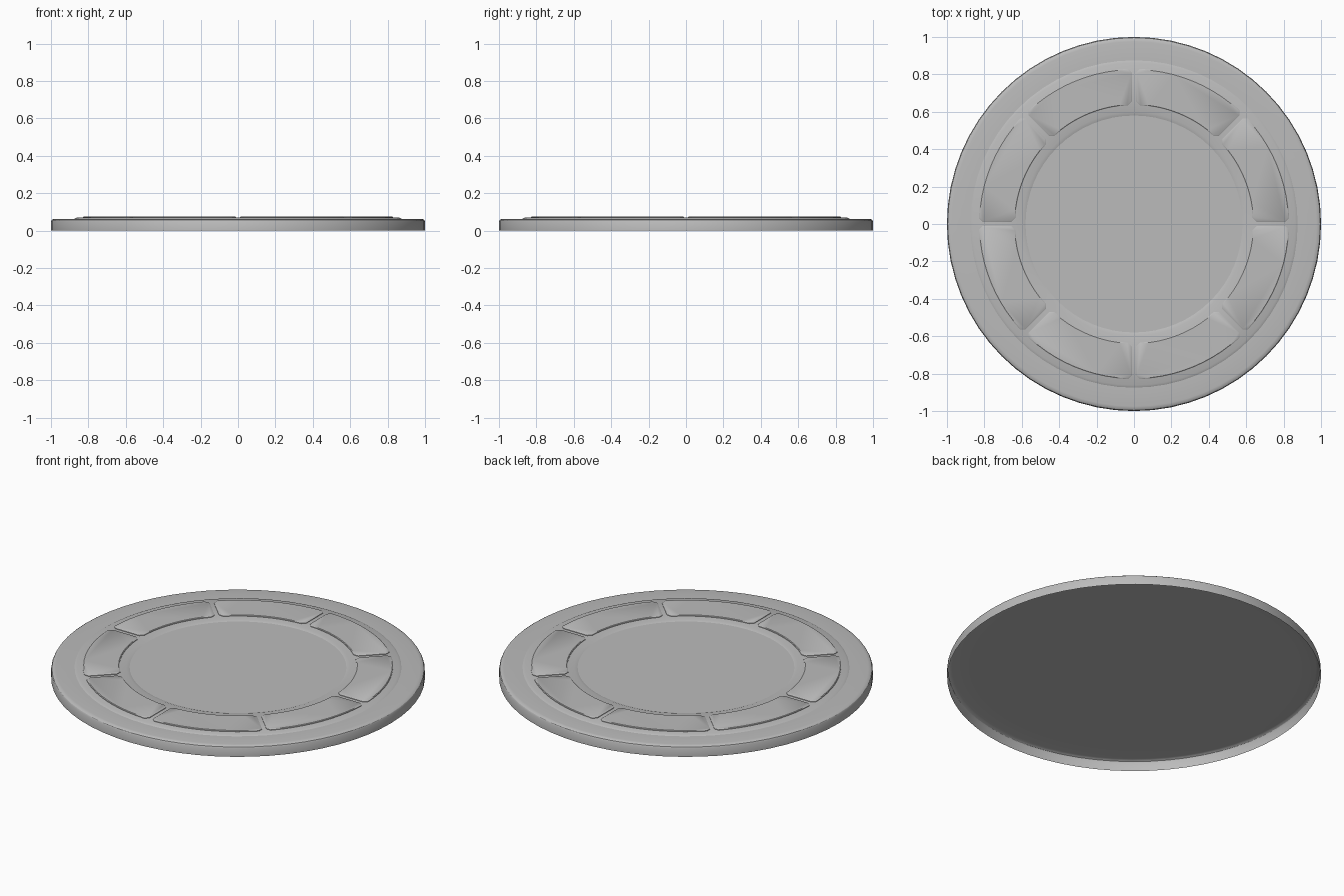
import bpy, bmesh
from math import sin, cos, pi, asin, radians

cube = bpy.data.objects.get("Cube")
if cube:
    bpy.data.objects.remove(cube)

SEGMENTS = 64
GAP = 0.012        # half width of the channel between panels
R_IN, R_OUT = 0.635, 0.83
CUT = 0.02         # corner cut of the panels

grey = bpy.data.materials.new("plain grey")
grey.use_nodes = True
colour = (0.5, 0.5, 0.5, 1)
grey.diffuse_color = colour
grey.node_tree.nodes["Principled BSDF"].inputs["Base Color"].default_value = colour


def finish(name, bm):
    mesh = bpy.data.meshes.new(name)
    bm.to_mesh(mesh)
    bm.free()
    mesh.materials.append(grey)
    obj = bpy.data.objects.new(name, mesh)
    bpy.context.collection.objects.link(obj)
    bpy.ops.object.select_all(action='DESELECT')
    obj.select_set(True)
    bpy.context.view_layer.objects.active = obj
    bpy.ops.object.shade_smooth_by_angle(angle=radians(30))


def lathe(name, profile, cap=False):
    """Sweep (radius, z) points, listed from the outside inwards, round z."""
    bm = bmesh.new()
    rings = [[bm.verts.new((r * cos(2 * pi * i / SEGMENTS), r * sin(2 * pi * i / SEGMENTS), z))
              for i in range(SEGMENTS)] for r, z in profile]
    for low, high in zip(rings, rings[1:]):
        for i in range(SEGMENTS):
            j = (i + 1) % SEGMENTS
            bm.faces.new((low[i], low[j], high[j], high[i]))
    if cap:
        bm.faces.new(rings[-1])
    finish(name, bm)


def panel_outline(inset):
    """Curved panel in the first eighth of the circle, with cut corners."""
    gap, r0, r1 = GAP + inset, R_IN + inset, R_OUT - inset

    def arc(r):
        start = asin((gap + CUT) / r)
        return [(r * cos(a), r * sin(a)) for a in
                (start + (pi / 4 - 2 * start) * k / 10 for k in range(11))]

    def side(r):
        a = asin(gap / r)
        return r * cos(a), r * sin(a)

    def far_side(r):
        a = pi / 4 - asin(gap / r)
        return r * cos(a), r * sin(a)

    return ([side(r0 + CUT), side(r1 - CUT)] + arc(r1)
            + [far_side(r1 - CUT), far_side(r0 + CUT)] + arc(r0)[::-1])


# Dish: open underneath, with a rounded rim and a flat floor
lathe("base_dish", [(1, 0), (1, 0.048), (0.996, 0.056), (0.988, 0.061), (0.975, 0.063),
                    (0.87, 0.063), (0.58, 0.063)], cap=True)

# Raised band carrying the panels
lathe("raised_band", [(0.875, 0.063), (0.862, 0.069), (0.598, 0.069), (0.58, 0.063)])

# Eight raised panels with chamfered edges
for n in range(8):
    bm = bmesh.new()
    turn = n * pi / 4
    loops = []
    for inset, z in ((0, 0.068), (0, 0.072), (0.004, 0.075)):
        loops.append([bm.verts.new((x * cos(turn) - y * sin(turn), x * sin(turn) + y * cos(turn), z))
                      for x, y in panel_outline(inset)])
    for low, high in zip(loops, loops[1:]):
        for i in range(len(low)):
            j = (i + 1) % len(low)
            bm.faces.new((low[i], low[j], high[j], high[i]))
    bm.faces.new(loops[-1])
    finish(f"panel_{n + 1}", bm)
